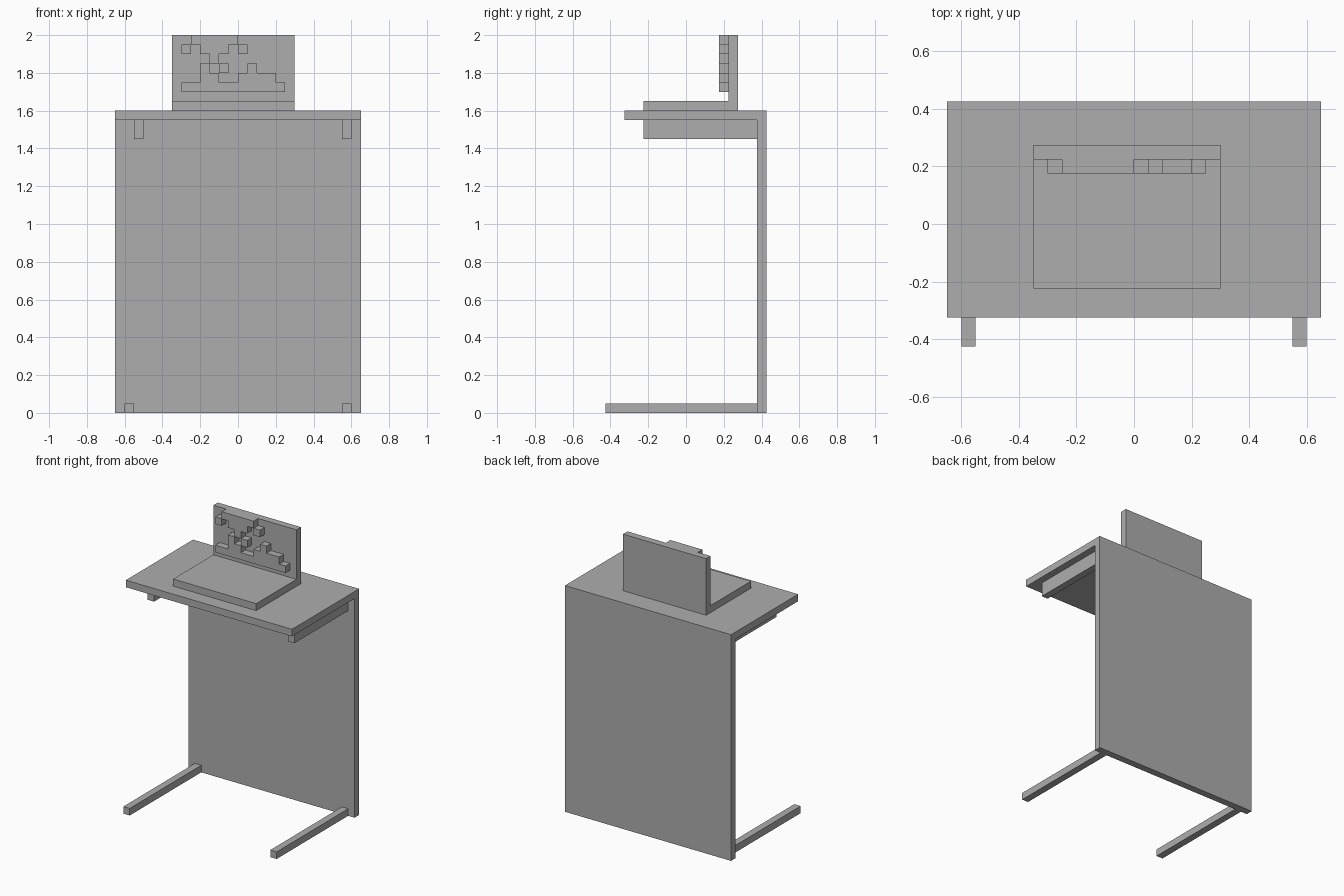
import bpy
import bmesh
from mathutils import Vector

cube = bpy.data.objects.get("Cube")
if cube:
    bpy.data.objects.remove(cube, do_unlink=True)

grey = bpy.data.materials.new("plain_grey")
grey.use_nodes = True
grey.diffuse_color = (0.42, 0.42, 0.42, 1)
grey.node_tree.nodes["Principled BSDF"].inputs["Base Color"].default_value = grey.diffuse_color

T = 0.05  # board thickness and pixel size


def finish(name, bm):
    mesh = bpy.data.meshes.new(name)
    bm.to_mesh(mesh)
    bm.free()
    mesh.materials.append(grey)
    obj = bpy.data.objects.new(name, mesh)
    bpy.context.collection.objects.link(obj)
    return obj


def box(name, low, high):
    low, high = Vector(low), Vector(high)
    bm = bmesh.new()
    bmesh.ops.create_cube(bm, size=1)
    for v in bm.verts:
        v.co = (low + high) / 2 + v.co * (high - low)
    return finish(name, bm)


# Desk: back panel, top, feet and brackets
BACK = 0.375
box("back_panel", (-0.65, BACK, 0), (0.65, BACK + T, 1.6))
box("table_top", (-0.65, -0.325, 1.55), (0.65, BACK, 1.6))
for side, foot_x, bracket_x in (("right", -0.6, -0.55), ("left", 0.55, 0.55)):
    box(side + "_foot", (foot_x, -0.425, 0), (foot_x + T, BACK, T))
    box(side + "_bracket", (bracket_x, -0.225, 1.45), (bracket_x + T, BACK, 1.55))

# Laptop: base and upright screen
box("laptop_base", (-0.35, -0.225, 1.6), (0.3, 0.225, 1.65))
box("laptop_screen", (-0.35, 0.225, 1.6), (0.3, 0.275, 2))

# Raised pixel blocks on the screen, top row first
ROWS = (
    "..#####......",
    ".#.###.#.....",
    "....#........",
    "...#.#..#....",
    "...##..####..",
    ".###########.",
)
cells = {(c, r) for r, row in enumerate(ROWS) for c, mark in enumerate(row) if mark == "#"}
FRONT, REAR = 0.175, 0.225


def point(c, r, y):
    return (-0.35 + c * T, y, 2 - r * T)


bm = bmesh.new()
for c, r in cells:
    corners = [(c, r + 1), (c + 1, r + 1), (c + 1, r), (c, r)]
    bm.faces.new([bm.verts.new(point(*k, FRONT)) for k in corners])
    # Walls only where the neighbouring cell is empty
    for i, (dc, dr) in enumerate(((0, 1), (1, 0), (0, -1), (-1, 0))):
        if (c + dc, r + dr) not in cells:
            a, b = corners[i], corners[(i + 1) % 4]
            wall = [point(*b, FRONT), point(*a, FRONT), point(*a, REAR), point(*b, REAR)]
            bm.faces.new([bm.verts.new(p) for p in wall])
bmesh.ops.remove_doubles(bm, verts=bm.verts, dist=0.001)
finish("screen_pixels", bm)
